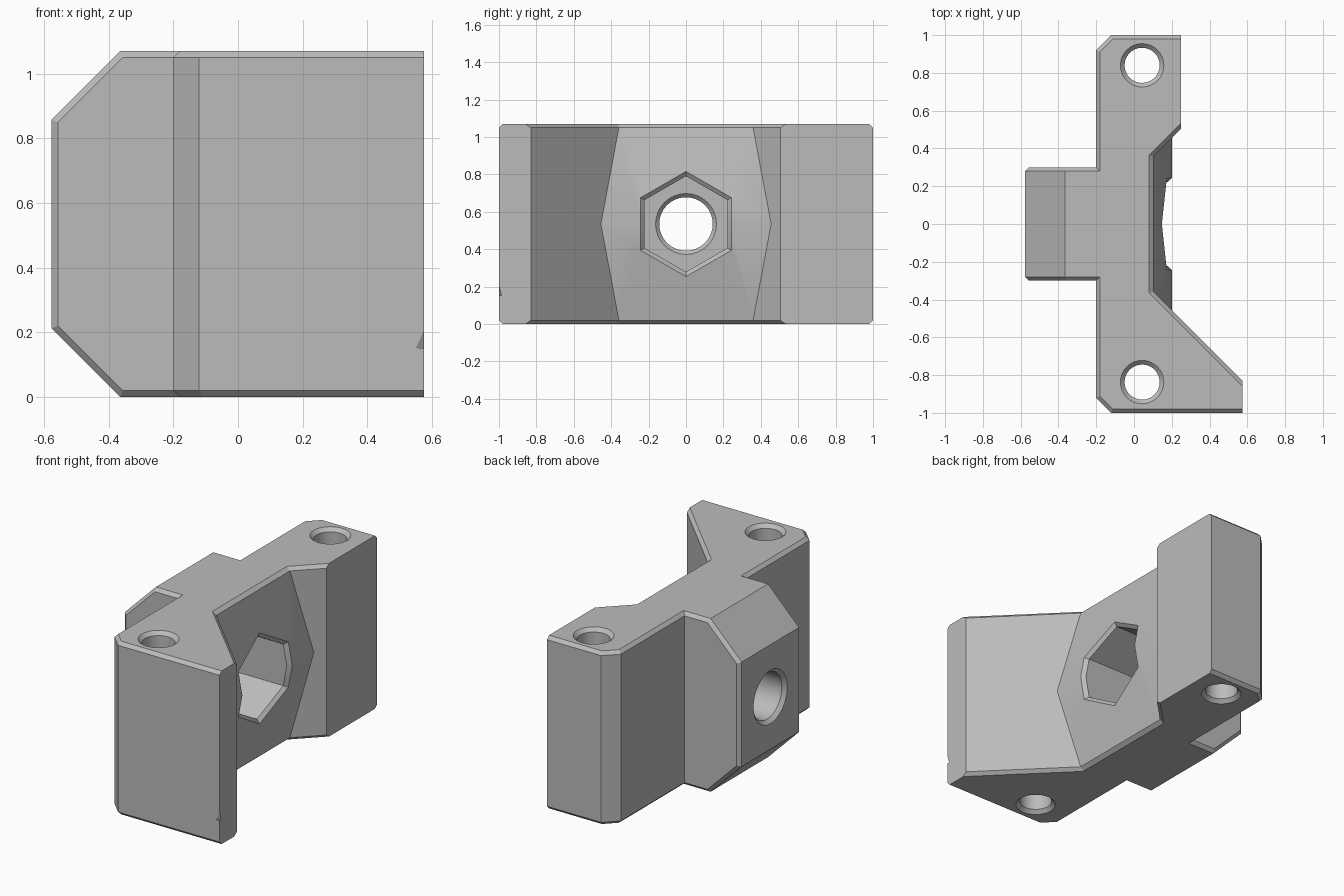
import bpy, bmesh
from math import sin, cos, pi, radians

cube = bpy.data.objects.get("Cube")
if cube:
    bpy.data.objects.remove(cube)

H = 1.07          # overall height
MID = H / 2
CH = 0.02         # edge chamfer

grey = bpy.data.materials.new("plain_grey")
grey.use_nodes = True
grey.diffuse_color = (0.5, 0.5, 0.5, 1)
grey.node_tree.nodes["Principled BSDF"].inputs["Base Color"].default_value = (0.5, 0.5, 0.5, 1)


def loft(name, rings, chamfer=None):
    """Closed solid through matching rings; chamfer(edge) picks edges to bevel."""
    bm = bmesh.new()
    loops = [[bm.verts.new(p) for p in ring] for ring in rings]
    n = len(loops[0])
    for a, b in zip(loops, loops[1:]):
        for i in range(n):
            j = (i + 1) % n
            bm.faces.new((a[i], a[j], b[j], b[i]))
    bm.faces.new(loops[0][::-1])
    bm.faces.new(loops[-1])
    bmesh.ops.recalc_face_normals(bm, faces=bm.faces)
    if chamfer:
        edges = [e for e in bm.edges if chamfer(e)]
        bmesh.ops.bevel(bm, geom=edges, offset=CH, segments=1,
                        affect='EDGES', profile=0.5)
    mesh = bpy.data.meshes.new(name)
    bm.to_mesh(mesh)
    bm.free()
    mesh.materials.append(grey)
    obj = bpy.data.objects.new(name, mesh)
    bpy.context.collection.objects.link(obj)
    return obj


def combine(target, tool, operation):
    mod = target.modifiers.new(operation.lower(), 'BOOLEAN')
    mod.operation, mod.object, mod.solver = operation, tool, 'EXACT'
    bpy.context.view_layer.objects.active = target
    bpy.ops.object.modifier_apply(modifier=mod.name)
    bpy.data.objects.remove(tool)


def circle(r, n=32):
    return [(r * cos(2 * pi * i / n), r * sin(2 * pi * i / n)) for i in range(n)]


# Upright plate: the centre of its +x side swells towards mid height
def plate_ring(z, s):
    pts = [(-0.2, -0.92), (-0.12, -1), (0.575, -1), (0.575, -0.83),
           (0.1 + s, -0.355 - s), (0.1 + s, 0.355 + s), (0.25, 0.505),
           (0.25, 1), (-0.12, 1), (-0.2, 0.92)]
    return [(x, y, z) for x, y in pts]


def plate_edge(e):
    a, b = (v.co for v in e.verts)
    flat = abs(a.z - b.z) < 0.001 and (a.z < 0.001 or a.z > H - 0.001)
    end = abs(a.x - b.x) < 0.001 and a.x > 0.24
    return flat and not end


body = loft("mounting_bracket",
            [plate_ring(0, 0), plate_ring(MID, 0.1), plate_ring(H, 0)], plate_edge)

# Rear boss with cut corners
boss_profile = [(0, 0), (0, H), (-0.365, H), (-0.577, H - 0.212),
                (-0.577, 0.212), (-0.365, 0)]
boss = loft("rear_boss", [[(x, y, z) for x, z in boss_profile] for y in (-0.3, 0.3)],
            lambda e: abs(e.verts[0].co.y - e.verts[1].co.y) < 0.001)
combine(body, boss, 'UNION')

# Vertical screw holes, countersunk at both ends
for y in (-0.837, 0.84):
    steps = [(-0.04, 0.155), (0.022, 0.093), (H - 0.022, 0.093), (H + 0.04, 0.155)]
    hole = loft("screw_hole_cutter",
                [[(0.043 + u, y + v, z) for u, v in circle(r)] for z, r in steps])
    combine(body, hole, 'DIFFERENCE')


# Hexagonal nut pocket with a chamfered mouth that follows the swollen face
def hex_ring(r, x=None, offset=0):
    pts = [(r * sin(pi / 3 * i), r * cos(pi / 3 * i)) for i in range(6)]
    pts.insert(2, (pts[1][0], 0))
    pts.insert(6, (pts[5][0], 0))
    return [(0.2 - 0.1 * abs(w) / MID + offset if x is None else x, v, MID + w)
            for v, w in pts]


FLOOR = -0.2
pocket = loft("nut_pocket_cutter", [hex_ring(0.256, x=FLOOR), hex_ring(0.256, offset=-0.022),
                                    hex_ring(0.306, offset=0.022)])
combine(body, pocket, 'DIFFERENCE')

# Bolt bore through the boss, countersunk at both ends
steps = [(-0.62, 0.208), (-0.555, 0.143), (FLOOR - 0.02, 0.143), (FLOOR + 0.02, 0.183)]
bore = loft("bolt_bore_cutter",
            [[(x, u, MID + v) for u, v in circle(r)] for x, r in steps])
combine(body, bore, 'DIFFERENCE')

# Tiny nick on the front corner
nick = loft("corner_nick_cutter",
            [[(0.585, -1.01, 0.152), (0.545, -1.003, 0.152), (0.585, -0.98, 0.152)],
             [(0.582, -1.01, 0.22), (0.576, -1.003, 0.22), (0.582, -1.0, 0.22)]])
combine(body, nick, 'DIFFERENCE')

# Smooth bores, crisp edges
bpy.ops.object.select_all(action='DESELECT')
body.select_set(True)
bpy.context.view_layer.objects.active = body
bpy.ops.object.shade_smooth_by_angle(angle=radians(30))
